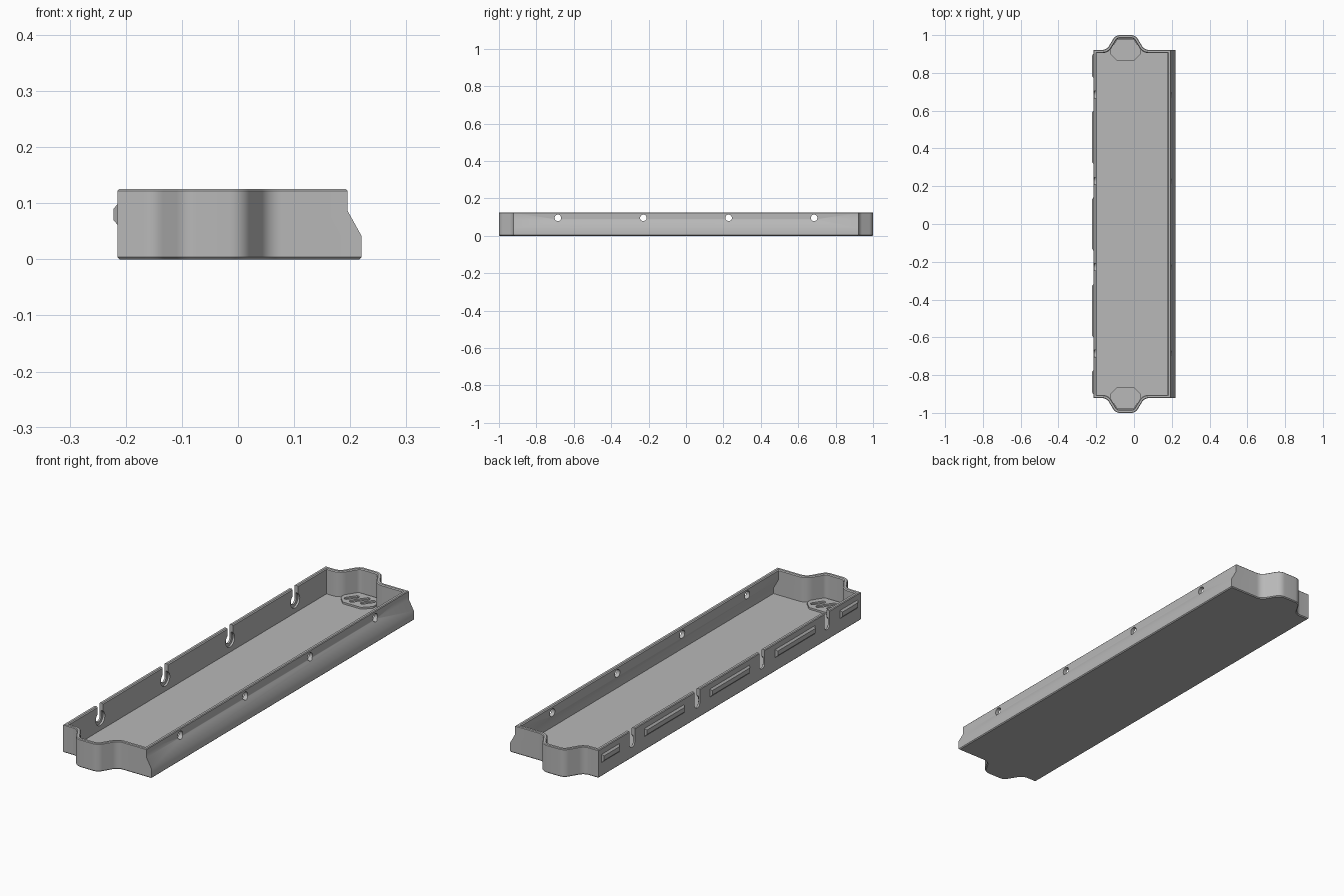
import bpy, bmesh, math
from mathutils import Vector

if "Cube" in bpy.data.objects:
    bpy.data.objects.remove(bpy.data.objects["Cube"])

grey = bpy.data.materials.new("plain grey")
grey.diffuse_color = (0.48, 0.48, 0.48, 1)
grey.use_nodes = True
grey.node_tree.nodes["Principled BSDF"].inputs["Base Color"].default_value = grey.diffuse_color

XL, XR_TOP, XR_LOW, YB = -0.215, 0.195, 0.22, 0.922
HEIGHT, WALL, FLOOR = 0.125, 0.017, 0.012
HOLES = (-0.685, -0.228, 0.228, 0.685)


def fillet(pts, radii, steps=7):
    """Round the corners of a closed polygon."""
    out = []
    for i, p in enumerate(pts):
        p, r = Vector(p), radii[i]
        if r == 0:
            out.append(p)
            continue
        a = (Vector(pts[i - 1]) - p).normalized()
        b = (Vector(pts[(i + 1) % len(pts)]) - p).normalized()
        half = a.angle(b) / 2
        d = r / math.tan(half)
        c = p + (a + b).normalized() * (r / math.sin(half))
        s, e = p + a * d - c, p + b * d - c
        for k in range(steps + 1):
            t = k / steps
            sweep = math.pi - 2 * half
            v = (s * math.sin((1 - t) * sweep) + e * math.sin(t * sweep)) / math.sin(sweep)
            out.append(c + v)
    return out


def inset(pts, d):
    """Offset a counter-clockwise polygon inwards with mitred corners."""
    out = []
    for i, p in enumerate(pts):
        a = (p - pts[i - 1]).normalized()
        b = (pts[(i + 1) % len(pts)] - p).normalized()
        n1, n2 = Vector((-a.y, a.x)), Vector((-b.y, b.x))
        out.append(p + (n1 + n2) * (d / (1 + n1.dot(n2))))
    return out


def loft(name, rings):
    """Skin equal-length rings of 3D points and cap both ends."""
    bm = bmesh.new()
    vs = [[bm.verts.new(p) for p in r] for r in rings]
    n = len(vs[0])
    for lo, hi in zip(vs, vs[1:]):
        for i in range(n):
            j = (i + 1) % n
            bm.faces.new((lo[i], lo[j], hi[j], hi[i]))
    bm.faces.new(vs[0][::-1])
    bm.faces.new(vs[-1])
    bmesh.ops.recalc_face_normals(bm, faces=bm.faces)
    me = bpy.data.meshes.new(name)
    bm.to_mesh(me)
    bm.free()
    me.materials.append(grey)
    ob = bpy.data.objects.new(name, me)
    bpy.context.collection.objects.link(ob)
    return ob


def extrude_x(name, yz, x0, x1):
    return loft(name, [[(x, y, z) for y, z in yz] for x in (x0, x1)])


def circle(y, z, r, n=20):
    return [(y + r * math.cos(2 * math.pi * k / n), z + r * math.sin(2 * math.pi * k / n)) for k in range(n)]


def activate(ob):
    bpy.ops.object.select_all(action='DESELECT')
    ob.select_set(True)
    bpy.context.view_layer.objects.active = ob


def cut(ob, cutter):
    activate(ob)
    m = ob.modifiers.new("cut", 'BOOLEAN')
    m.operation, m.solver, m.object = 'DIFFERENCE', 'EXACT', cutter
    bpy.ops.object.modifier_apply(modifier=m.name)
    bpy.data.objects.remove(cutter)


def smooth(ob):
    activate(ob)
    bpy.ops.object.shade_smooth_by_angle(angle=math.radians(30))


# Plan outline with a rounded tab on each end
TAB = [(0.055, YB), (0.008, 1.0), (-0.098, 1.0), (-0.145, YB)]


def outline(xr):
    pts = [(xr, -YB), (xr, YB)] + TAB + [(XL, YB), (XL, -YB)] + [(x, -y) for x, y in TAB[::-1]]
    tab_r = [0.04, 0.04, 0.04, 0.04]
    return fillet(pts, [0, 0] + tab_r + [0, 0] + tab_r)


# Tray shell: outer skin going up, then inner skin going down to the floor
sections = [(0, 0.004, XR_LOW), (0.004, 0, XR_LOW), (0.042, 0, XR_LOW), (0.087, 0, XR_TOP),
            (0.122, 0, XR_TOP), (HEIGHT, 0.003, XR_TOP), (HEIGHT, WALL - 0.004, XR_TOP),
            (HEIGHT - 0.004, WALL, XR_TOP), (0.081, WALL, XR_TOP), (0.036, WALL, XR_LOW),
            (FLOOR, WALL, XR_LOW)]
tray = loft("tray_shell", [[(p.x, p.y, z) for p in inset(outline(xr), d)] for z, d, xr in sections])

# Open slots with inner recesses on the left wall, round holes on the right wall
for y in HOLES:
    r, zc = 0.0185, 0.066
    arc = [(y + r * math.cos(a), zc + r * math.sin(a))
           for a in (math.pi + math.pi * k / 10 for k in range(11))]
    cut(tray, extrude_x("slot_cutter", arc + [(y + r, 0.2), (y - r, 0.2)], -0.26, -0.15))
    cut(tray, extrude_x("recess_cutter", circle(y, zc, 0.032), XL + 0.008, -0.15))
    cut(tray, extrude_x("hole_cutter", circle(y, 0.096, 0.0175), 0.12, 0.26))
smooth(tray)

# Chamfered snap ribs on the outside of the left wall
for y0, y1 in ((-0.9, -0.775), (-0.6, -0.32), (-0.14, 0.14), (0.32, 0.6), (0.775, 0.9)):
    rings = []
    for x, d in ((XL + 0.004, 0), (XL, 0), (-0.222, 0.008)):
        rings.append([(x, y0 + d, 0.062 + d), (x, y1 - d, 0.062 + d),
                      (x, y1 - d, 0.098 - d), (x, y0 + d, 0.098 - d)])
    loft("snap_rib", rings)

# Raised pads with slanted grooves on the floor of both tabs
PAD = [(0.035, 0.9), (0.035, 0.925), (0.0, 0.977), (-0.09, 0.977),
       (-0.125, 0.925), (-0.125, 0.9), (-0.09, 0.865), (0.0, 0.865)]
for s in (1, -1):
    shape = fillet(PAD, [0.012] * len(PAD), 3)
    turn = lambda x, y: (x, y) if s > 0 else (-0.09 - x, -y)
    pad = loft("tab_pad", [[(*turn(p.x, p.y), z) for p in shape] for z in (FLOOR - 0.004, FLOOR + 0.008)])
    for cx, half in ((-0.085, 0.022), (-0.045, 0.034), (-0.005, 0.022)):
        u = Vector((math.cos(0.95), math.sin(0.95)))
        v = Vector((-u.y, u.x))
        c = Vector((cx, 0.921))
        ends = []
        for sign in (1, -1):
            for k in range(7):
                a = -math.pi / 2 + math.pi * k / 6
                ends.append(c + sign * (u * (half + 0.01 * math.cos(a)) + v * 0.01 * math.sin(a)))
        cut(pad, loft("groove_cutter", [[(*turn(p.x, p.y), z) for p in ends]
                                        for z in (FLOOR + 0.001, FLOOR + 0.03)]))
    smooth(pad)
